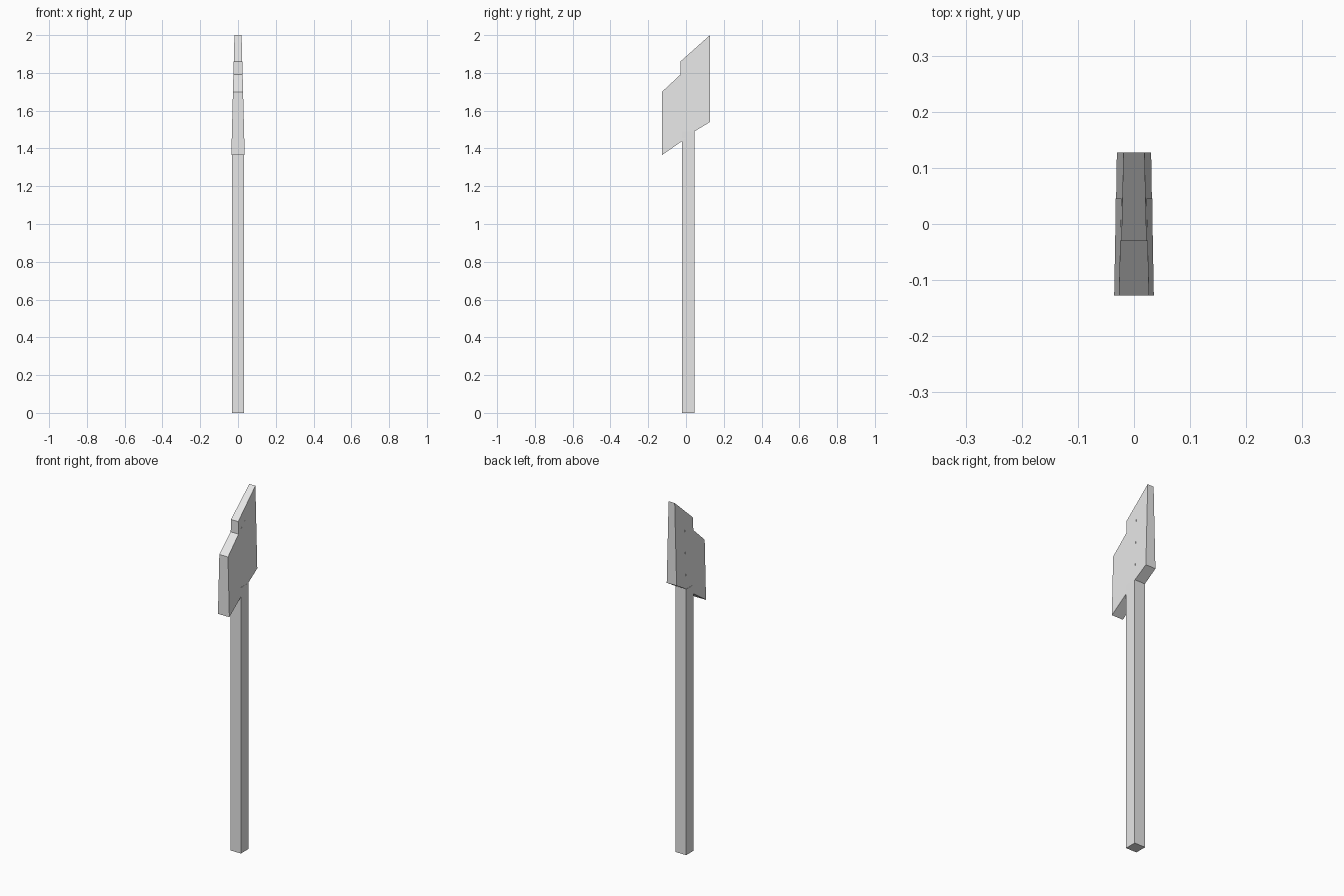
import bpy
import bmesh

cube = bpy.data.objects.get("Cube")
if cube:
    bpy.data.objects.remove(cube, do_unlink=True)

# One plain grey for the whole model
GREY = (0.8, 0.8, 0.8, 1.0)
grey = bpy.data.materials.new("light_grey")
grey.use_nodes = True
grey.diffuse_color = GREY
grey.node_tree.nodes["Principled BSDF"].inputs["Base Color"].default_value = GREY


def slab(name, profile, half_width):
    """Extrude a (y, z) profile across x; half_width gives the thickness at a height."""
    bm = bmesh.new()
    left, right = [[bm.verts.new((side * half_width(z), y, z)) for y, z in profile]
                   for side in (1, -1)]
    bm.faces.new(left)
    bm.faces.new(right[::-1])
    for i in range(len(profile)):
        j = (i + 1) % len(profile)
        bm.faces.new((left[i], right[i], right[j], left[j]))
    bmesh.ops.recalc_face_normals(bm, faces=bm.faces)
    mesh = bpy.data.meshes.new(name)
    bm.to_mesh(mesh)
    bm.free()
    mesh.materials.append(grey)
    obj = bpy.data.objects.new(name, mesh)
    bpy.context.collection.objects.link(obj)
    return obj


def taper(z):
    return 0.035 - 0.0254 * (z - 1.365)


# Square shaft, its end buried in the head
slab("shaft", [(-0.021, 0), (0.045, 0), (0.045, 1.49), (-0.021, 1.49)],
     lambda z: 0.033)

# Two overlapping slanted blades that thin towards the top
slab("front_blade", [(-0.127, 1.365), (0.045, 1.485), (0.045, 1.86), (-0.127, 1.70)],
     lambda z: taper(z) + 0.0003)
slab("back_blade", [(-0.03, 1.445), (0.127, 1.54), (0.127, 2.0), (-0.03, 1.86)],
     taper)
